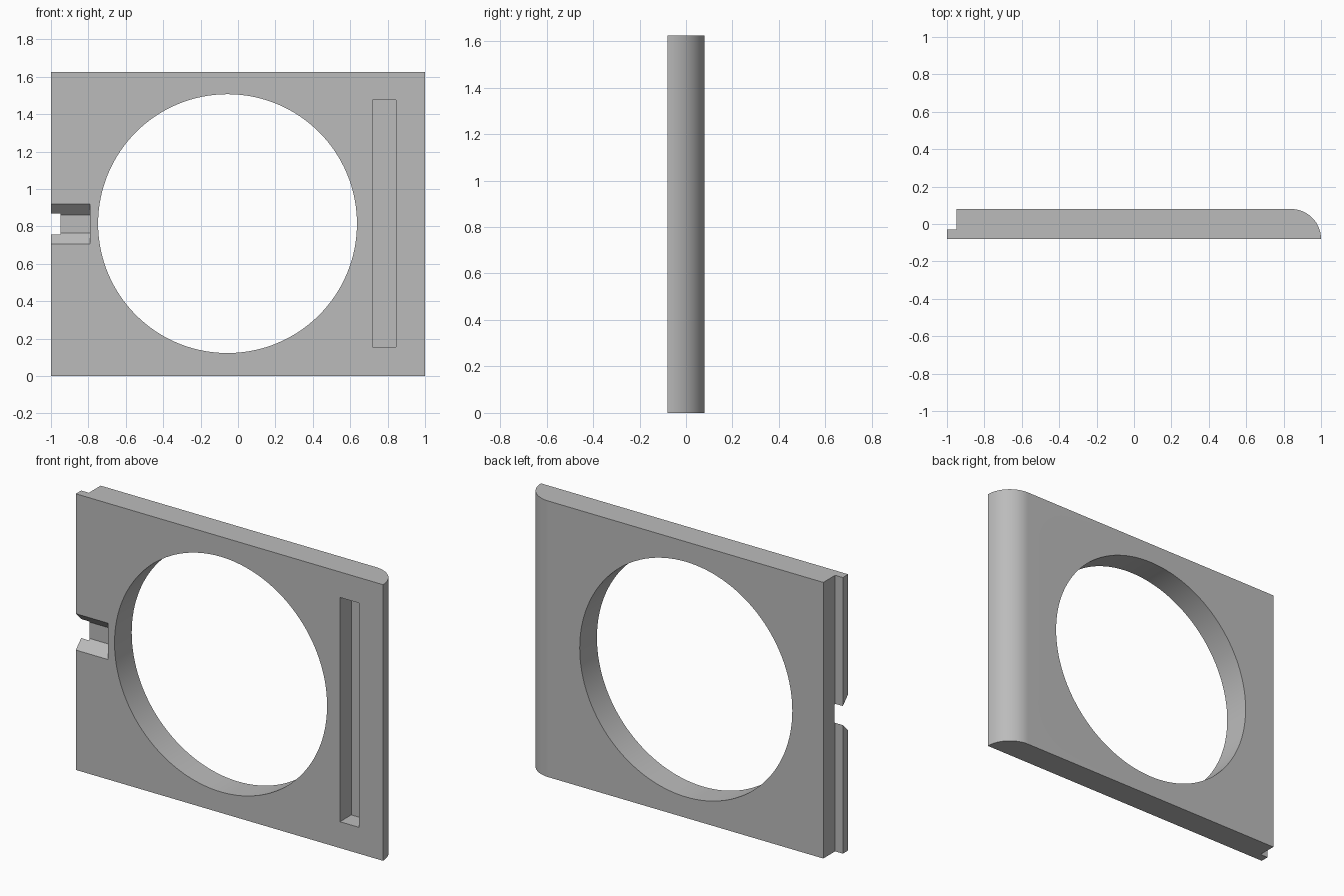
import bpy, bmesh, math
from mathutils import Vector

if "Cube" in bpy.data.objects:
    bpy.data.objects.remove(bpy.data.objects["Cube"])

HEIGHT = 1.625
FRONT, BACK = -0.08, 0.08


def prism(name, outline, direction):
    """Extrude a closed outline of 3D points along a direction."""
    bm = bmesh.new()
    face = bm.faces.new([bm.verts.new(p) for p in outline])
    side = bmesh.ops.extrude_face_region(bm, geom=[face])["geom"]
    moved = [g for g in side if isinstance(g, bmesh.types.BMVert)]
    bmesh.ops.translate(bm, verts=moved, vec=Vector(direction))
    bmesh.ops.recalc_face_normals(bm, faces=bm.faces)
    mesh = bpy.data.meshes.new(name)
    bm.to_mesh(mesh)
    bm.free()
    obj = bpy.data.objects.new(name, mesh)
    bpy.context.collection.objects.link(obj)
    return obj


def cut(target, cutter):
    """Subtract the cutter, then discard it."""
    cutter.hide_render = True
    mod = target.modifiers.new("cut", "BOOLEAN")
    mod.operation = "DIFFERENCE"
    mod.solver = "EXACT"
    mod.object = cutter
    bpy.context.view_layer.objects.active = target
    bpy.ops.object.modifier_apply(modifier=mod.name)
    bpy.data.objects.remove(cutter)


grey = bpy.data.materials.new("light grey")
grey.use_nodes = True
colour = (0.5, 0.5, 0.5, 1)
grey.diffuse_color = colour
grey.node_tree.nodes["Principled BSDF"].inputs["Base Color"].default_value = colour

# Plate: rounded back edge on one side, thin lip on the other
radius = BACK - FRONT
steps = 24
arc = [(1 - radius + radius * math.cos(a), FRONT + radius * math.sin(a), 0)
       for a in (math.pi / 2 * i / steps for i in range(steps + 1))]
lip = [(-0.95, BACK, 0), (-0.95, -0.03, 0), (-1, -0.03, 0), (-1, FRONT, 0)]
plate = prism("frame_plate", arc + lip, (0, 0, HEIGHT))
plate.data.materials.append(grey)

# Large round opening
sides = 128
ring = [(-0.056 + 0.692 * math.cos(a), -0.2, 0.815 + 0.692 * math.sin(a))
        for a in (math.tau * i / sides for i in range(sides))]
cut(plate, prism("round_cutter", ring, (0, 0.4, 0)))

# Long blind slot in the front
slot = [(x, -0.2, z) for x, z in
        ((0.72, 0.155), (0.845, 0.155), (0.845, 1.475), (0.72, 1.475))]
cut(plate, prism("slot_cutter", slot, (0, 0.225, 0)))

# Latch notch with sloped sides, running out through the lip
middle, floor = 0.8125, -0.022
half_floor, half_front, overshoot = 0.048, 0.107, 0.05
half_out = half_front + overshoot * (half_front - half_floor) / (floor - FRONT)
notch = [(-1.1, FRONT - overshoot, middle - half_out), (-1.1, floor, middle - half_floor),
         (-1.1, floor, middle + half_floor), (-1.1, FRONT - overshoot, middle + half_out)]
cut(plate, prism("notch_cutter", notch, (0.31, 0, 0)))

# Smooth curves, crisp edges
bpy.ops.object.select_all(action="DESELECT")
plate.select_set(True)
bpy.context.view_layer.objects.active = plate
bpy.ops.object.shade_smooth_by_angle(angle=math.radians(30))
